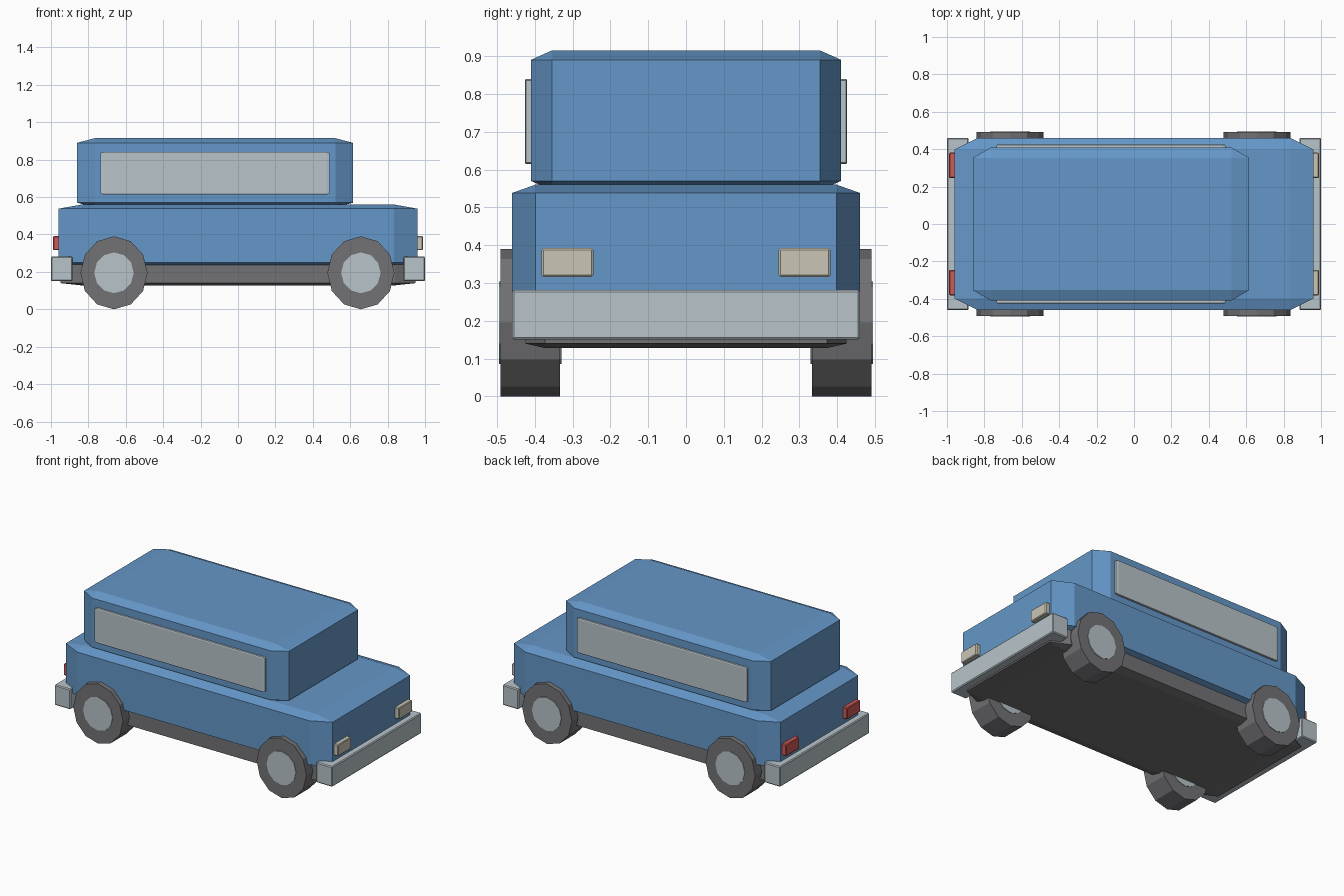
import bpy, bmesh, math
from mathutils import Matrix

cube = bpy.data.objects.get("Cube")
if cube:
    bpy.data.objects.remove(cube, do_unlink=True)


def material(name, rgb):
    m = bpy.data.materials.new(name)
    m.use_nodes = True
    m.diffuse_color = (*rgb, 1)
    m.node_tree.nodes["Principled BSDF"].inputs["Base Color"].default_value = (*rgb, 1)
    return m


blue = material("blue paint", (0.13, 0.31, 0.58))
silver = material("pale grey", (0.48, 0.55, 0.59))
rubber = material("dark grey", (0.17, 0.17, 0.18))
cream = material("cream lamp", (0.59, 0.56, 0.47))
red = material("red lamp", (0.62, 0.10, 0.09))


def finish(name, bm, mat):
    bmesh.ops.recalc_face_normals(bm, faces=bm.faces)
    mesh = bpy.data.meshes.new(name)
    bm.to_mesh(mesh)
    bm.free()
    mesh.materials.append(mat)
    obj = bpy.data.objects.new(name, mesh)
    bpy.context.collection.objects.link(obj)
    return obj


def chamfer_box(name, x, y, z, cut, mat):
    """Box over three ranges, with a separate chamfer size along each axis."""
    bm = bmesh.new()
    for sx in (0, 1):
        for sy in (0, 1):
            for sz in (0, 1):
                side = (sx, sy, sz)
                # Each corner has three points, one on each face that meets there
                for face in range(3):
                    point = []
                    for axis, span in enumerate((x, y, z)):
                        inward = cut[axis] * (1 - 2 * side[axis])
                        point.append(span[side[axis]] + (0 if axis == face else inward))
                    bm.verts.new(point)
    hull = bmesh.ops.convex_hull(bm, input=bm.verts)
    bmesh.ops.dissolve_limit(bm, angle_limit=0.001, verts=bm.verts, edges=bm.edges)
    return finish(name, bm, mat)


def disc(name, centre, radius, depth, sides, mat, squash=1.0):
    bm = bmesh.new()
    bmesh.ops.create_cone(bm, cap_ends=True, segments=sides, radius1=radius,
                          radius2=radius, depth=depth)
    bmesh.ops.transform(bm, verts=bm.verts, matrix=Matrix.Translation(centre)
                        @ Matrix.Diagonal((squash, 1, 1, 1))
                        @ Matrix.Rotation(math.pi / 2, 4, "X"))
    return finish(name, bm, mat)


# Body shell, cabin and underbody
chamfer_box("lower_body", (-0.96, 0.96), (-0.46, 0.46), (0.228, 0.56), (0.125, 0.062, 0.022), blue)
chamfer_box("cabin", (-0.86, 0.615), (-0.41, 0.41), (0.545, 0.915), (0.095, 0.056, 0.025), blue)
chamfer_box("underbody", (-0.95, 0.95), (-0.425, 0.425), (0.128, 0.27), (0.11, 0.052, 0.012), rubber)

# Side windows
for side, s in (("left", 1), ("right", -1)):
    y = sorted((s * 0.39, s * 0.426))
    chamfer_box(side + "_window", (-0.735, 0.49), y, (0.614, 0.84), (0.016, 0.003, 0.005), silver)

# Bumpers and lamps at both ends
for end, s, lamp in (("front", 1, cream), ("rear", -1, red)):
    x = sorted((s * 0.885, s * 1.0))
    chamfer_box(end + "_bumper", x, (-0.46, 0.46), (0.15, 0.282), (0.005, 0.005, 0.006), silver)
    for side, t in (("left", 1), ("right", -1)):
        x = sorted((s * 0.93, s * 0.988))
        y = sorted((t * 0.245, t * 0.382))
        chamfer_box(f"{end}_{side}_lamp", x, y, (0.316, 0.392), (0.004, 0.005, 0.005), lamp)

# Wheels, each with a hub that shows on both faces
for end, x in (("front", 0.657), ("rear", -0.663)):
    for side, s in (("left", 1), ("right", -1)):
        centre = (x, s * 0.412, 0.195)
        disc(f"{end}_{side}_tyre", centre, 0.195, 0.158, 12, rubber, 0.92)
        disc(f"{end}_{side}_hub", centre, 0.109, 0.165, 12, silver, 0.97)
